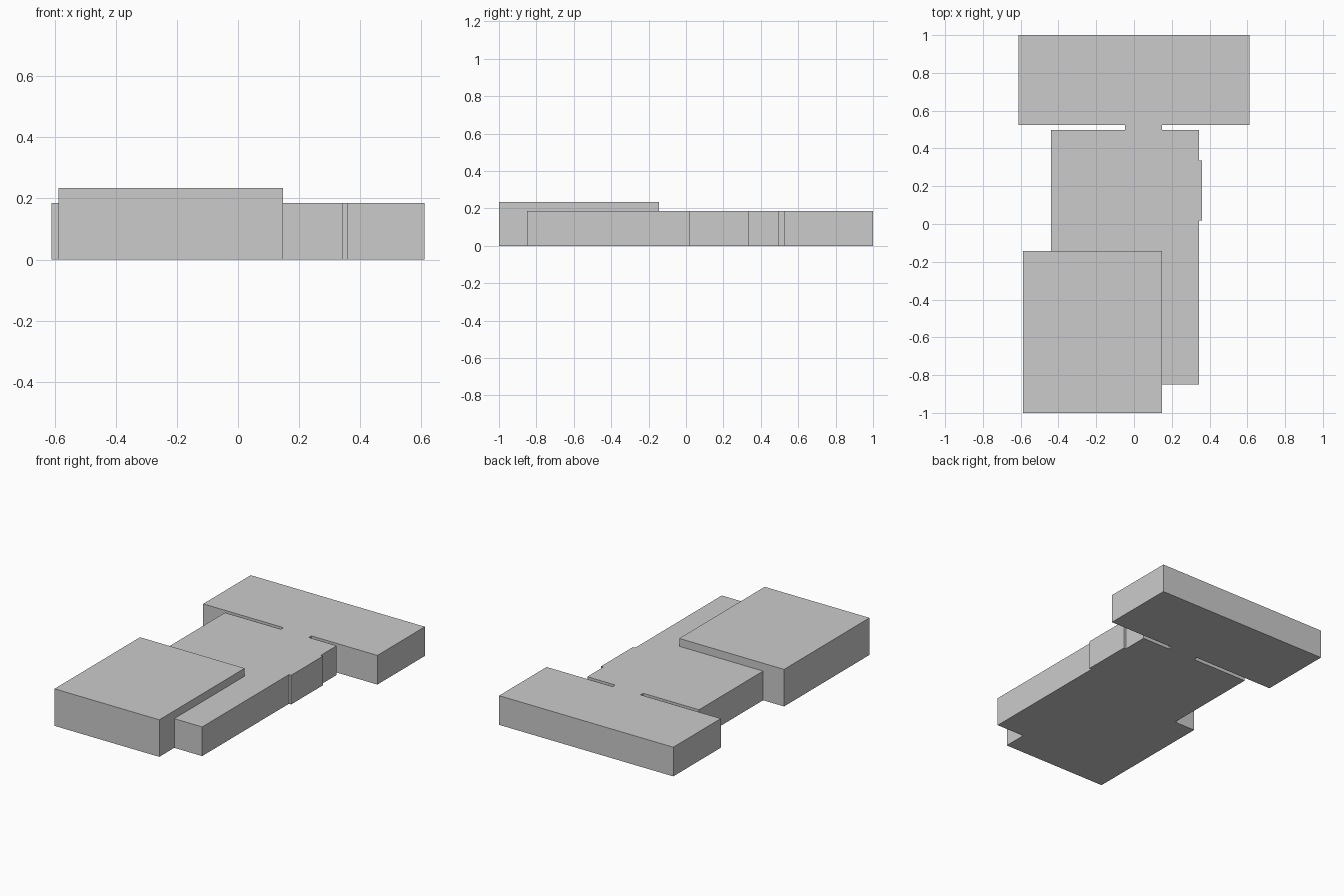
import bpy
import bmesh
import math

if "Cube" in bpy.data.objects:
    bpy.data.objects.remove(bpy.data.objects["Cube"])

LOW_ROOF = 0.185
HIGH_ROOF = 0.235

# Footprint, counter-clockwise from the front left corner
footprint = [
    (-0.587, -1.0), (0.148, -1.0), (0.148, -0.85),           # front block
    (0.344, -0.85), (0.344, 0.018), (0.36, 0.018),           # right side and bay
    (0.36, 0.336), (0.344, 0.336), (0.344, 0.498),
    (0.148, 0.498), (0.148, 0.524),                          # neck, right
    (0.611, 0.524), (0.611, 1.0), (-0.611, 1.0), (-0.611, 0.524),  # rear wing
    (-0.048, 0.524), (-0.048, 0.498),                        # neck, left
    (-0.44, 0.498), (-0.44, -0.144), (-0.587, -0.144),
]


def raise_face(bm, face, height):
    """Extrude a face straight up and return the new top face."""
    result = bmesh.ops.extrude_face_region(bm, geom=[face])["geom"]
    verts = [g for g in result if isinstance(g, bmesh.types.BMVert)]
    bmesh.ops.translate(bm, vec=(0, 0, height), verts=verts)
    return next(g for g in result if isinstance(g, bmesh.types.BMFace))


def vert_at(face, point):
    return min(face.verts, key=lambda v: math.dist(v.co.xy, point))


bm = bmesh.new()

# Whole building up to the low roof
base = bm.faces.new([bm.verts.new((x, y, 0)) for x, y in footprint])
roof = raise_face(bm, base, LOW_ROOF)

# Split the front block off the roof along its inner corner and raise it
bmesh.utils.face_split(roof, vert_at(roof, (-0.44, -0.144)), vert_at(roof, (0.148, -0.85)),
                       coords=[(0.148, -0.144, LOW_ROOF)])
bm.faces.ensure_lookup_table()
front_roof = next(f for f in bm.faces
                  if all(v.co.z > 0.1 and v.co.y < -0.1 and v.co.x < 0.2 for v in f.verts))
raise_face(bm, front_roof, HIGH_ROOF - LOW_ROOF)

# Merge coplanar wall pieces
bmesh.ops.dissolve_limit(bm, angle_limit=math.radians(1), verts=bm.verts[:], edges=bm.edges[:])
bmesh.ops.recalc_face_normals(bm, faces=bm.faces[:])

mesh = bpy.data.meshes.new("building")
bm.to_mesh(mesh)
bm.free()
building = bpy.data.objects.new("building", mesh)
bpy.context.collection.objects.link(building)
